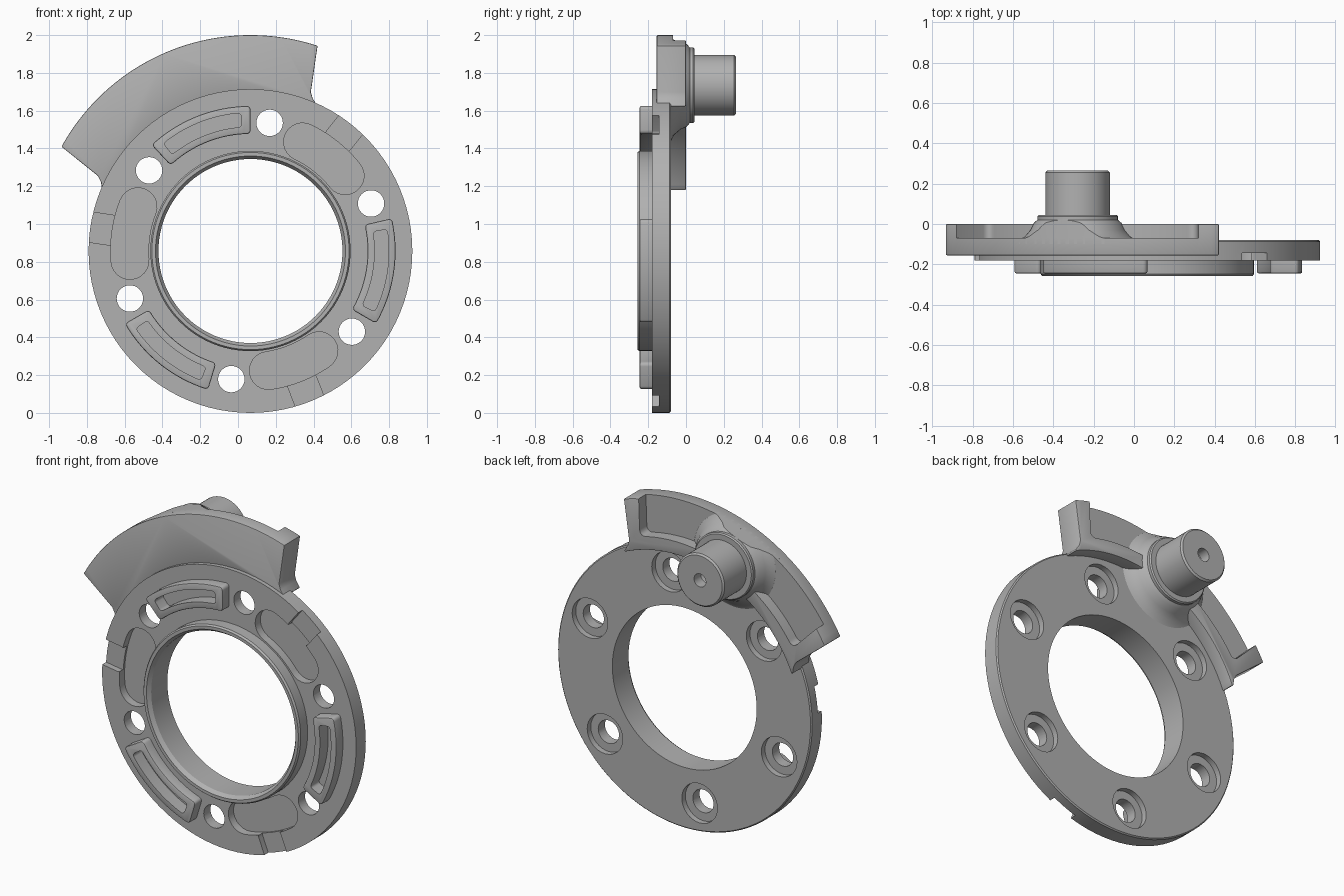
import bpy, bmesh
from math import sin, cos, radians, pi
from mathutils import Vector, Matrix

if "Cube" in bpy.data.objects:
    bpy.data.objects.remove(bpy.data.objects["Cube"])

CX, CZ = 0.066, 0.857       # plate centre
FLANGE = 111.5              # direction of the flange, degrees
THIRD = (0, 120, 240)

steel = bpy.data.materials.new("grey_steel")
steel.use_nodes = True
grey = (0.44, 0.44, 0.44, 1)
steel.diffuse_color = grey
steel.node_tree.nodes["Principled BSDF"].inputs["Base Color"].default_value = grey


def polar(r, deg):
    return (r * cos(radians(deg)), r * sin(radians(deg)))


def arc(r, a0, a1, n=24):
    return [polar(r, a0 + (a1 - a0) * i / n) for i in range(n + 1)]


def sector(r0, r1, mid, half):
    return arc(r1, mid - half, mid + half) + arc(r0, mid + half, mid - half)


def slot(r, hw, mid, half):
    """Curved slot outline with round ends."""
    pts = arc(r + hw, mid - half, mid + half)
    for end, turn in ((mid + half, 0), (mid - half, 180)):
        c = Vector(polar(r, end))
        pts += [tuple(c + Vector(p)) for p in arc(hw, end + turn, end + turn + 180, 12)[1:-1]]
        if turn == 0:
            pts += arc(r - hw, mid + half, mid - half)
    return pts


def finish(name, bm):
    bmesh.ops.remove_doubles(bm, verts=bm.verts, dist=1e-5)
    bmesh.ops.recalc_face_normals(bm, faces=bm.faces)
    mesh = bpy.data.meshes.new(name)
    bm.to_mesh(mesh)
    bm.free()
    mesh.materials.append(steel)
    obj = bpy.data.objects.new(name, mesh)
    bpy.context.collection.objects.link(obj)
    return obj


def prism(name, pts, y0, y1, corner=0):
    """Outline around the plate centre, extruded along y, with rounded corners."""
    bm = bmesh.new()
    face = bm.faces.new([bm.verts.new((CX + u, y0, CZ + v)) for u, v in pts])
    new = bmesh.ops.extrude_face_region(bm, geom=[face])["geom"]
    bmesh.ops.translate(bm, vec=(0, y1 - y0, 0),
                        verts=[g for g in new if isinstance(g, bmesh.types.BMVert)])
    bmesh.ops.recalc_face_normals(bm, faces=bm.faces)
    if corner:
        sharp = [e for e in bm.edges
                 if abs(e.verts[0].co.y - e.verts[1].co.y) > 1e-4
                 and e.calc_face_angle(0) > 0.6]
        bmesh.ops.bevel(bm, geom=sharp, offset=corner, segments=4, profile=0.5,
                        affect='EDGES', clamp_overlap=True)
    return finish(name, bm)


def lathe(name, profile, u=0, v=0, steps=96, closed=False):
    """Profile of (radius, y) turned around the y axis."""
    bm = bmesh.new()
    vs = [bm.verts.new((CX + u + r, y, CZ + v)) for r, y in profile]
    pairs = list(zip(vs, vs[1:])) + ([(vs[-1], vs[0])] if closed else [])
    edges = [bm.edges.new(p) for p in pairs]
    bmesh.ops.spin(bm, geom=vs + edges, cent=(CX + u, 0, CZ + v), axis=(0, 1, 0),
                   angle=2 * pi, steps=steps, use_merge=True)
    return finish(name, bm)


def cylinder(name, r, y0, y1, u=0, v=0, steps=32):
    return lathe(name, [(0, y0), (r, y0), (r, y1), (0, y1)], u, v, steps)


def bake(obj):
    bpy.context.view_layer.update()
    done = bpy.data.meshes.new_from_object(
        obj.evaluated_get(bpy.context.evaluated_depsgraph_get()))
    obj.modifiers.clear()
    obj.data = done


def bevel(obj, width):
    m = obj.modifiers.new("edge_round", 'BEVEL')
    m.width, m.segments, m.limit_method = width, 2, 'ANGLE'
    m.angle_limit = radians(40)
    bake(obj)


def combine(obj, tools, op):
    for t in tools:
        m = obj.modifiers.new("combine", 'BOOLEAN')
        m.object, m.operation, m.solver = t, op, 'EXACT'
        bake(obj)
        bpy.data.objects.remove(t)


# Ring plate with raised hub lip
plate = lathe("ring_plate", [(0.487, -0.08), (0.85, -0.08), (0.857, -0.087), (0.857, -0.18),
                             (0.53, -0.18), (0.53, -0.247), (0.522, -0.258),
                             (0.503, -0.258), (0.487, -0.235)], closed=True)

# Raised pads on the front
pads = [prism("pad", sector(0.62, 0.768, FLANGE + t, 21.5), -0.15, -0.245, 0.03) for t in THIRD]
for p in pads:
    bevel(p, 0.008)
combine(plate, pads, 'UNION')

# Pad pockets, curved slots, rim notches
cuts = []
for t in THIRD:
    cuts.append(prism("pad_pocket", sector(0.658, 0.732, FLANGE + t, 17.5), -0.165, -0.4, 0.025))
    cuts.append(prism("slot_cut", slot(0.64, 0.1, FLANGE + 60 + t, 13), -0.13, -0.4))
    rot = Matrix.Rotation(radians(FLANGE + 60 + t), 2)
    box = [rot @ Vector(c) for c in ((0.725, -0.08), (0.95, -0.08), (0.95, 0.08), (0.725, 0.08))]
    cuts.append(prism("notch_cut", [tuple(c) for c in box], -0.143, -0.4, 0.025))

# Bolt holes, counterbored from the back
for k in range(6):
    u, v = polar(0.686, FLANGE - 30 + 60 * k)
    cuts.append(cylinder("bolt_hole", 0.07, -0.5, 0.5, u, v))
    cuts.append(cylinder("counterbore", 0.12, -0.115, 0.5, u, v))
combine(plate, cuts, 'DIFFERENCE')

# Flange with end walls and an inner rib around an open pocket
base = [(0.9, 42.3), (0.872, 43.7), (0.85, 46)]
outline = arc(1.143, FLANGE - 39.6, FLANGE + 39.6, 40)
outline += [polar(r, FLANGE + a) for r, a in base]
outline += arc(0.84, FLANGE + 46, FLANGE - 46, 40)
outline += [polar(r, FLANGE - a) for r, a in reversed(base)]
flange = prism("flange", outline, -0.155, 0)
bevel(flange, 0.01)
pocket = arc(1.3, FLANGE - 33, FLANGE + 33) + arc(0.92, FLANGE + 37, FLANGE - 37)
combine(flange, [prism("flange_pocket", pocket, -0.07, 0.2, 0.04)], 'DIFFERENCE')

# Pin with flared foot, shoulder and centre drilling
pu, pv = polar(0.943, FLANGE)
pin = lathe("pin", [(0, -0.1), (0.3, -0.1), (0.295, -0.08), (0.262, -0.062), (0.235, -0.03),
                    (0.218, 0.005), (0.2, 0.02), (0.2, 0.038), (0.193, 0.045), (0.16, 0.045),
                    (0.16, 0.255), (0.15, 0.265), (0.04, 0.265), (0.04, 0.2), (0, 0.18)],
            pu, pv, 48)
combine(pin, [cylinder("trim", 1.143, -0.5, 0.5, steps=160)], 'INTERSECT')

# Smooth shading with crisp edges
for o in (plate, flange, pin):
    bpy.ops.object.select_all(action='DESELECT')
    o.select_set(True)
    bpy.context.view_layer.objects.active = o
    bpy.ops.object.shade_smooth_by_angle(angle=radians(30))
